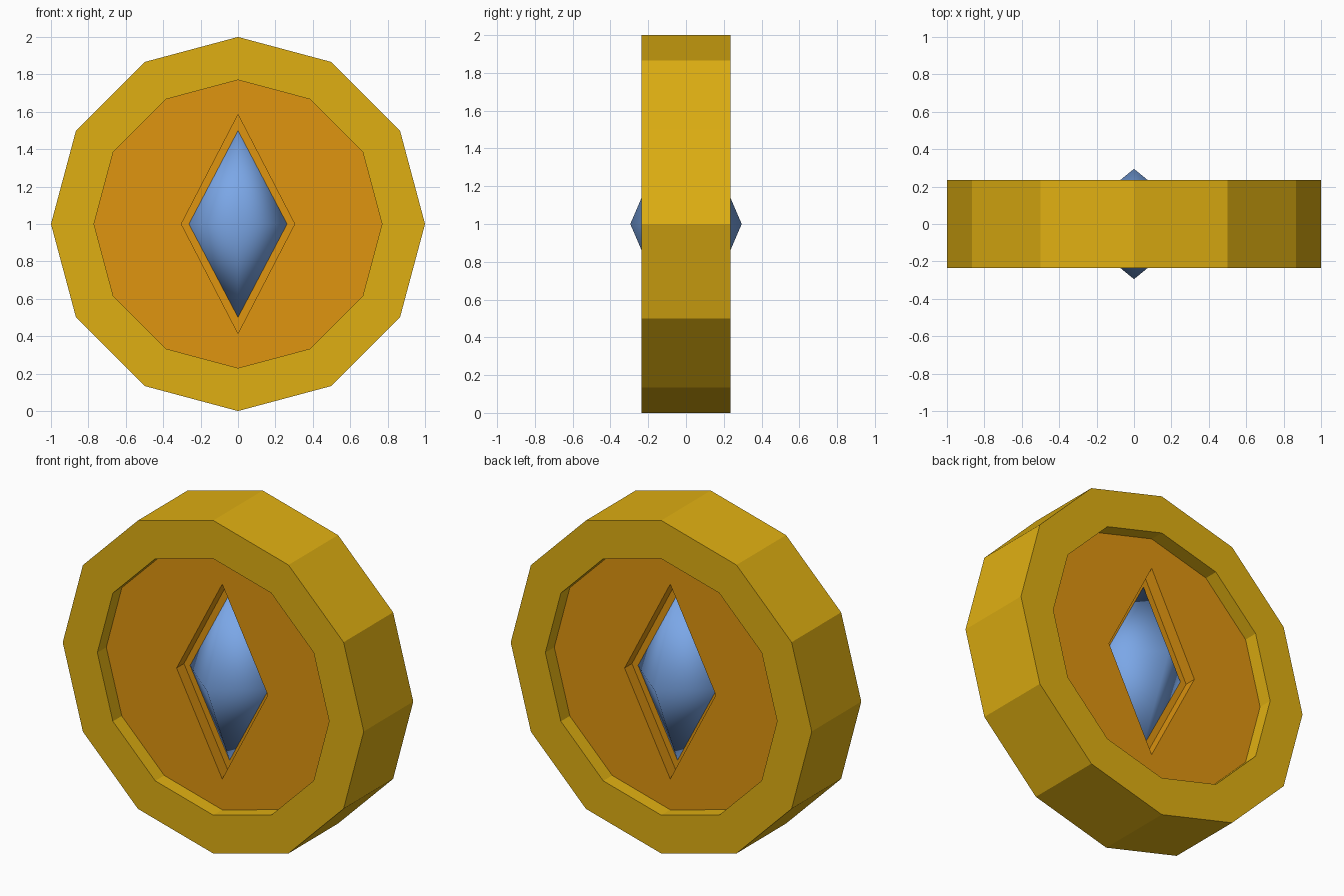
import bpy, bmesh, math
from mathutils import Vector

if "Cube" in bpy.data.objects:
    bpy.data.objects.remove(bpy.data.objects["Cube"])

CZ = 1.0  # height of the coin centre


def material(name, rgb):
    m = bpy.data.materials.new(name)
    m.diffuse_color = (*rgb, 1)
    m.use_nodes = True
    m.node_tree.nodes["Principled BSDF"].inputs["Base Color"].default_value = m.diffuse_color
    return m


def ring(bm, pts, y):
    return [bm.verts.new((x, y, CZ + z)) for x, z in pts]


def polygon(r, n=12):
    return [(r * math.sin(2 * math.pi * i / n), r * math.cos(2 * math.pi * i / n)) for i in range(n)]


def diamond(w, h):
    return [(0, h), (w, 0), (0, -h), (-w, 0)]


def bridge(bm, a, b):
    n = len(a)
    for i in range(n):
        j = (i + 1) % n
        bm.faces.new((a[i], a[j], b[j], b[i]))


def loop_edges(bm, loop):
    return [bm.edges.get((v, loop[(i + 1) % len(loop)])) for i, v in enumerate(loop)]


def finish(bm, name, mat):
    bmesh.ops.recalc_face_normals(bm, faces=bm.faces[:])
    me = bpy.data.meshes.new(name)
    bm.to_mesh(me)
    bm.free()
    me.materials.append(mat)
    ob = bpy.data.objects.new(name, me)
    bpy.context.collection.objects.link(ob)
    return ob


gold = material("gold", (0.74, 0.43, 0.006))
amber = material("amber", (0.74, 0.30, 0.005))
blue = material("gem blue", (0.21, 0.41, 0.85))

# Twelve-sided rim, a closed ring
T = 0.235
bm = bmesh.new()
loops = [ring(bm, polygon(r), y) for r, y in ((1, -T), (1, T), (0.77, T), (0.77, -T))]
for k in range(4):
    bridge(bm, loops[k], loops[(k + 1) % 4])
finish(bm, "coin_rim", gold)

# Recessed panel with a diamond pocket on both sides
P, FLOOR = 0.15, 0.08
bm = bmesh.new()
sides = []
for s in (-1, 1):
    outer = ring(bm, polygon(0.775), s * P)
    mouth = ring(bm, diamond(0.303, 0.585), s * P)
    floor = ring(bm, diamond(0.303, 0.585), s * FLOOR)
    bridge(bm, mouth, floor)
    bm.faces.new(floor)
    sides.append((outer, mouth))
bridge(bm, sides[0][0], sides[1][0])
for outer, mouth in sides:
    bmesh.ops.triangle_fill(bm, use_beauty=True, normal=Vector((0, 1, 0)),
                            edges=loop_edges(bm, outer) + loop_edges(bm, mouth))
finish(bm, "coin_panel", amber)

# Smooth double-pointed gem running through the panel
bm = bmesh.new()
girdle = ring(bm, diamond(0.36, 0.685), 0)
for y in (-0.295, 0.295):
    tip = bm.verts.new((0, y, CZ))
    for i in range(4):
        bm.faces.new((girdle[i], girdle[(i + 1) % 4], tip))
for f in bm.faces:
    f.smooth = True
finish(bm, "gem", blue)
